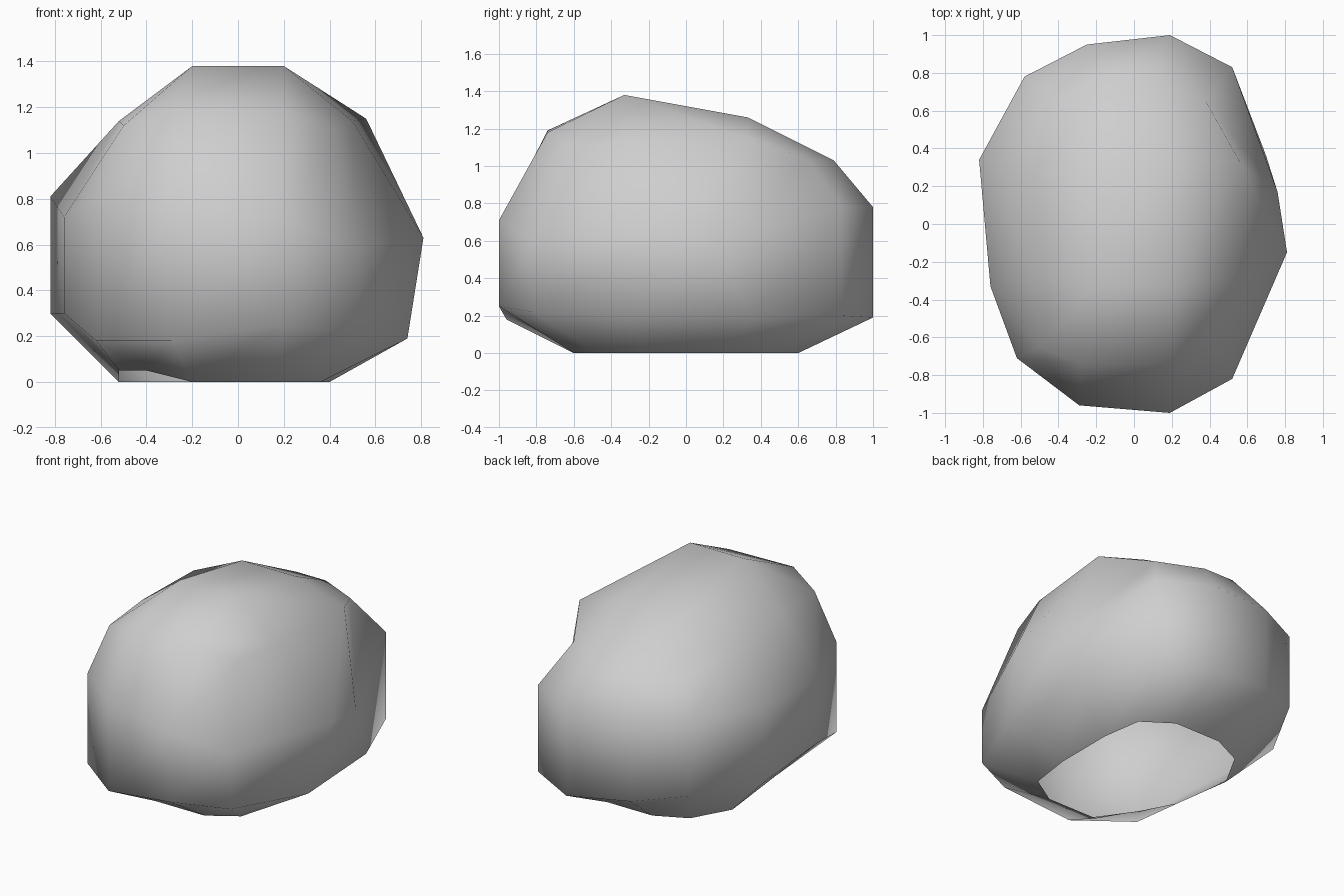
import bpy
import bmesh

# Remove the default cube
default_cube = bpy.data.objects.get("Cube")
if default_cube is not None:
    bpy.data.objects.remove(default_cube, do_unlink=True)


def make_material(name, color):
    """Plain single-colour material for viewport and render."""
    material = bpy.data.materials.new(name)
    material.use_nodes = True
    material.diffuse_color = color
    shader = next(node for node in material.node_tree.nodes
                  if node.type == "BSDF_PRINCIPLED")
    shader.inputs["Base Color"].default_value = color
    shader.inputs["Roughness"].default_value = 0.9
    return material


def add_ring(bm, points):
    """Add one loop of vertices running counter-clockwise."""
    return [bm.verts.new(point) for point in points]


def bridge_rings(bm, lower, upper):
    """Join two loops with a band of outward-facing quads."""
    count = len(lower)
    for index in range(count):
        following = (index + 1) % count
        bm.faces.new((lower[index], lower[following],
                      upper[following], upper[index]))


def fill_grid(bm, rows):
    """Fill neighbouring rows of vertices with upward-facing quads."""
    for near, far in zip(rows, rows[1:]):
        for column in range(len(near) - 1):
            bm.faces.new((near[column], near[column + 1],
                          far[column + 1], far[column]))


# Open rim on the ground, slightly lifted at one front corner
rim = [(-.4, -.43, .05), (-.2, -.6, 0), (.17, -.6, 0), (.36, -.48, 0),
       (.4, -.2, 0), (.4, .2, 0), (.36, .47, 0), (.17, .6, 0),
       (-.17, .6, 0), (-.38, .5, 0), (-.52, .25, 0), (-.52, -.2, .05)]

# Steep belt: plan position, then its lower and upper height
belt = [(-.62, -.71, .18, .79), (-.29, -.96, .18, .76), (.19, -1, .25, .71),
        (.52, -.82, .22, .59), (.74, -.31, .19, .63), (.7, .36, .19, .55),
        (.52, .83, .2, .78), (.19, 1, .19, .78), (-.25, .95, .25, .8),
        (-.58, .78, .31, .81), (-.82, .34, .3, .81), (-.76, -.33, .3, .72)]

# Shoulder where the sides turn over
shoulder = [(-.5, -.65, 1.12), (-.28, -.74, 1.19), (.2, -.74, 1.18),
            (.42, -.6, 1.1), (.5, -.3, 1.14), (.56, .33, 1.15),
            (.38, .65, 1.04), (.1, .79, 1.03), (-.12, .79, 1.03),
            (-.42, .66, 1), (-.52, .27, 1.13), (-.52, -.27, 1.14)]

belt_low = [(x, y, low) for x, y, low, high in belt]
belt_high = [(x, y, high) for x, y, low, high in belt]
# The flank bulges outward in its upper half
belt_high[4] = (.81, -.15, .63)
belt_high[5] = (.76, .17, .55)

# Rock sides
bm = bmesh.new()
rings = [add_ring(bm, points)
         for points in (rim, belt_low, belt_high, shoulder)]
for lower, upper in zip(rings, rings[1:]):
    bridge_rings(bm, lower, upper)

# Rock crown, sloping down to the back
edge = rings[-1]
front_crown = add_ring(bm, [(x, -.33, 1.38) for x in (-.2, .2)])
back_crown = add_ring(bm, [(x, .33, 1.26) for x in (-.2, .2)])
fill_grid(bm, [
    edge[:4],
    [edge[-1], *front_crown, edge[4]],
    [edge[-2], *back_crown, edge[5]],
    edge[9:5:-1],
])

# Finished smooth boulder
for face in bm.faces:
    face.smooth = True
mesh = bpy.data.meshes.new("boulder")
bm.to_mesh(mesh)
bm.free()
mesh.materials.append(make_material("stone_grey", (.62, .62, .62, 1)))
boulder = bpy.data.objects.new("boulder", mesh)
bpy.context.collection.objects.link(boulder)
